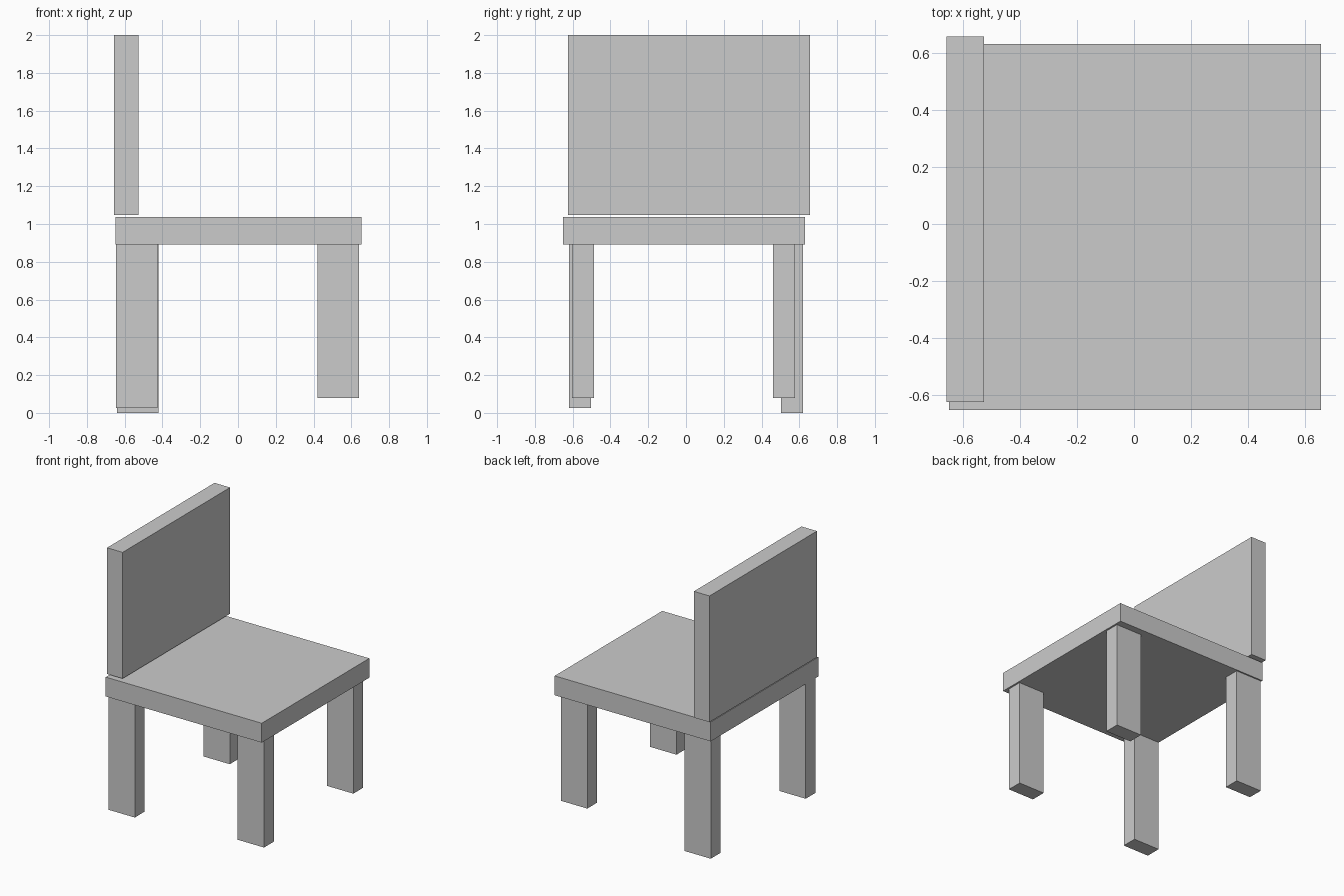
import bpy

if "Cube" in bpy.data.objects:
    bpy.data.objects.remove(bpy.data.objects["Cube"])


def box(name, low, high):
    """Add a box spanning two opposite corners."""
    centre = [(a + b) / 2 for a, b in zip(low, high)]
    size = [b - a for a, b in zip(low, high)]
    bpy.ops.mesh.primitive_cube_add(size=1, location=centre)
    obj = bpy.context.object
    obj.name = name
    obj.scale = size
    bpy.ops.object.transform_apply(location=False, rotation=False, scale=True)
    return obj


SEAT_BOTTOM, SEAT_TOP = 0.891, 1.037
LEG_X, LEG_Y = 0.22, 0.117

# Seat slab
box("seat", (-0.648, -0.651, SEAT_BOTTOM), (0.654, 0.631, SEAT_TOP))

# Backrest panel, floating just above the seat
box("backrest", (-0.656, -0.624, 1.048), (-0.526, 0.657, 2.0))

# Legs, uneven in length: name, low corner x, y, z
for name, x, y, z in [
    ("front_leg_right", 0.420, -0.604, 0.078),
    ("front_leg_left", 0.420, 0.460, 0.078),
    ("back_leg_right", -0.647, -0.620, 0.025),
    ("back_leg_left", -0.641, 0.503, 0.0),
]:
    box(name, (x, y, z), (x + LEG_X, y + LEG_Y, SEAT_BOTTOM))
